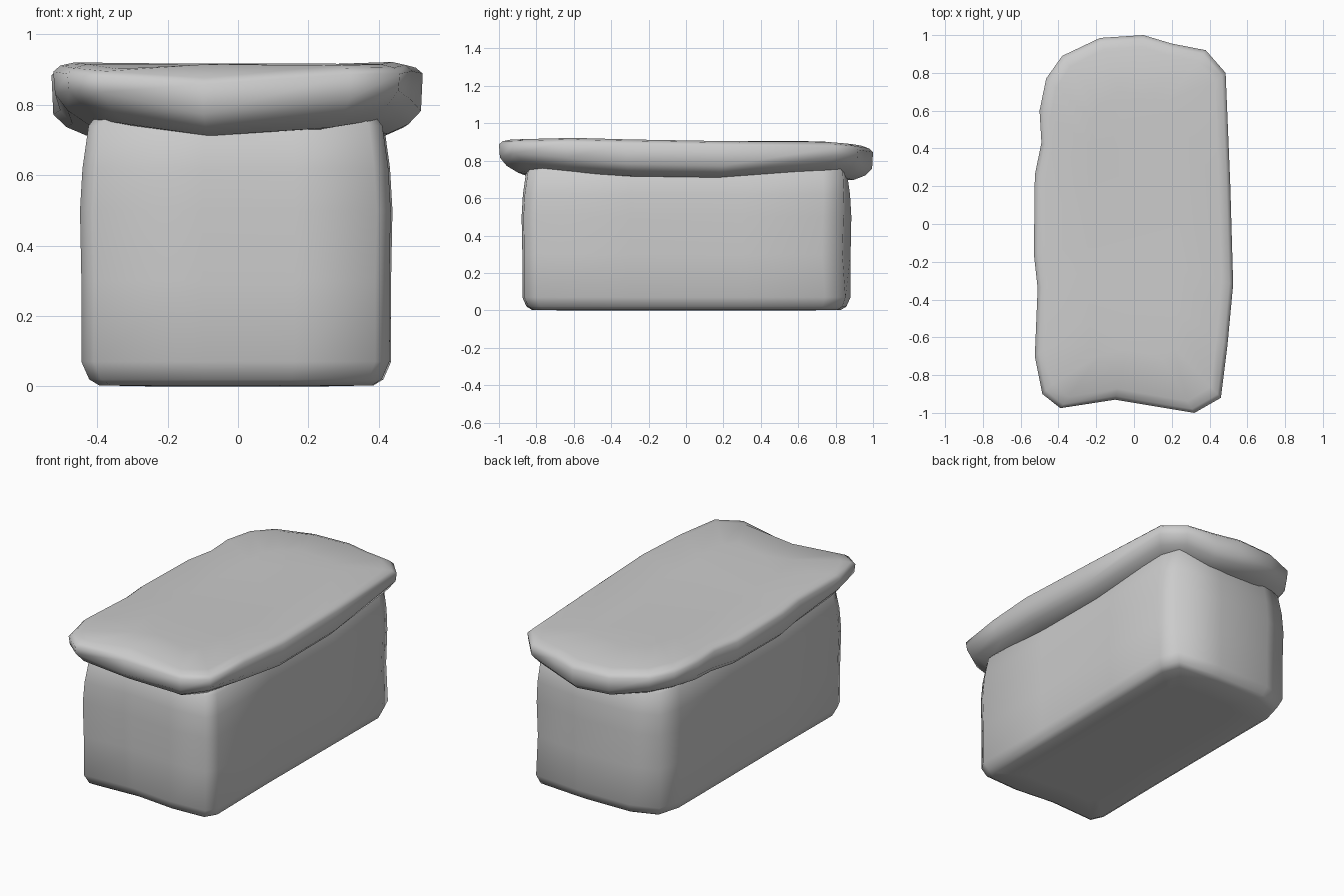
import bpy, bmesh, math

if "Cube" in bpy.data.objects:
    bpy.data.objects.remove(bpy.data.objects["Cube"])


def lerp_table(table, t):
    for (a, za), (b, zb) in zip(table, table[1:]):
        if t <= b:
            return za + (zb - za) * max(0, (t - a) / (b - a))
    return table[-1][1]


def stone(name, outline, rings, half, pinch=0.0):
    """Stack inset copies of an outline; each ring is (inset, height function)."""
    bm = bmesh.new()
    loops = []
    for inset, height in rings:
        loop = []
        for x, y in outline:
            px = x * (1 - inset / half[0])
            py = y * (1 - inset / half[1])
            z = height(px, py)
            if y > 0.7 and x > 0.2:
                py -= pinch * math.sin(math.pi * min(1, z / 0.75))
            loop.append(bm.verts.new((px, py, z)))
        loops.append(loop)
    n = len(outline)
    for lo, hi in zip(loops, loops[1:]):
        for i in range(n):
            j = (i + 1) % n
            bm.faces.new((lo[i], lo[j], hi[j], hi[i]))
    bm.faces.new(loops[0][::-1])
    bm.faces.new(loops[-1])
    bmesh.ops.triangulate(bm, faces=[f for f in bm.faces if len(f.verts) > 4])
    bmesh.ops.recalc_face_normals(bm, faces=bm.faces)
    for f in bm.faces:
        f.smooth = True
    mesh = bpy.data.meshes.new(name)
    bm.to_mesh(mesh)
    bm.free()
    ob = bpy.data.objects.new(name, mesh)
    bpy.context.collection.objects.link(ob)
    return ob


def flat(z):
    return lambda x, y: z


# Stone chest: squarish at the front, bulging at the back
chest_outline = [(-.41, -.865), (-.1, -.85), (.16, -.875), (.39, -.865),
                 (.43, -.80), (.425, -.3), (.43, .3), (.435, .75), (.39, .86),
                 (.1, .88), (-.24, .875), (-.40, .82), (-.44, .68),
                 (-.44, .2), (-.44, -.3), (-.445, -.79)]
stone("chest", chest_outline,
      [(.20, flat(0)), (.05, flat(.003)), (.022, flat(.02)), (0, flat(.07)),
       (0, flat(.3)), (-.004, flat(.5)), (.003, flat(.62)),
       (.02, flat(.74)), (.05, flat(.78)), (.20, flat(.78))],
      (.44, .87), pinch=.025)

# Slab lid: worn edges, sagging along the middle of each side
lid_outline = [(-.39, -.975), (-.1, -.93), (.32, -1), (.46, -.92), (.495, -.64),
               (.525, -.32), (.51, .2), (.485, .8), (.38, .92), (.2, .955),
               (.05, 1), (-.18, .985), (-.38, .89), (-.465, .77), (-.5, .6),
               (-.49, .43), (-.525, .26), (-.53, -.16), (-.51, -.34),
               (-.525, -.7), (-.485, -.9)]
top_profile = [(-1, .912), (-.6, .922), (0, .905), (.7, .905), (.88, .89), (1, .87)]


def top(drop):
    def height(x, y):
        notch = .03 * max(0, 1 - abs(x + .1) / .4) if y < -.88 else 0
        return lerp_table(top_profile, y) - drop - notch
    return height


def under(rise):
    return lambda x, y: (.70 + rise - .015 * max(0, y)
                         + .07 * min(1, (x / .44) ** 2 * (y / .88) ** 2))


stone("lid", lid_outline,
      [(.25, under(.01)), (.10, under(.01)), (.04, under(.035)), (.005, under(.07)),
       (0, top(.025)), (.02, top(.008)), (.06, top(0)), (.28, top(.003))],
      (.52, .97))
